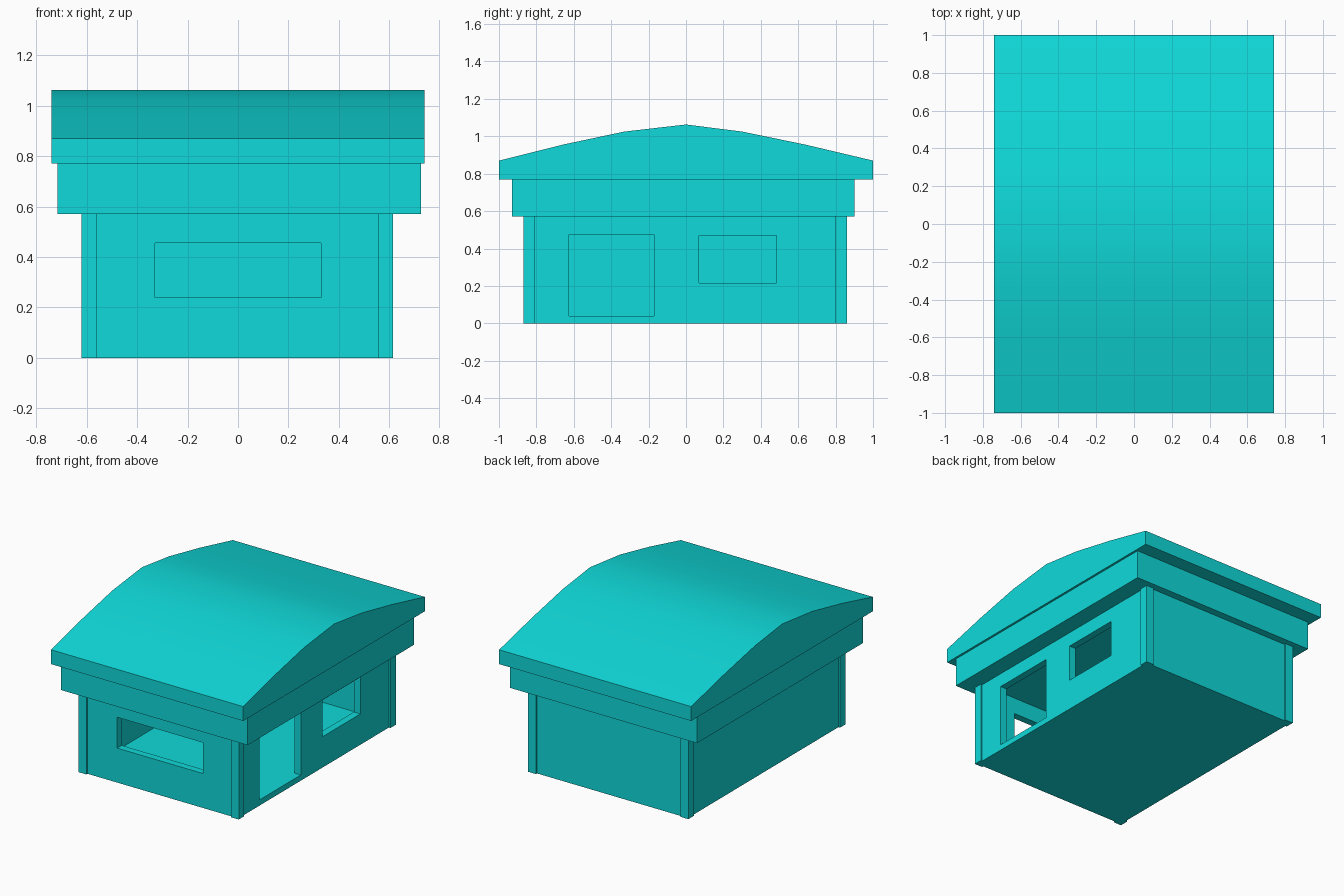
import bpy
import bmesh

cube = bpy.data.objects.get("Cube")
if cube:
    bpy.data.objects.remove(cube, do_unlink=True)

# Single turquoise colour
teal = bpy.data.materials.new("turquoise")
colour = (0.005, 0.7, 0.7, 1)
teal.diffuse_color = colour
teal.use_nodes = True
teal.node_tree.nodes["Principled BSDF"].inputs["Base Color"].default_value = colour


def add_object(name, bm):
    bmesh.ops.recalc_face_normals(bm, faces=bm.faces)
    mesh = bpy.data.meshes.new(name)
    bm.to_mesh(mesh)
    bm.free()
    mesh.materials.append(teal)
    obj = bpy.data.objects.new(name, mesh)
    bpy.context.collection.objects.link(obj)
    return obj


def box(name, xs, ys, zs):
    bm = bmesh.new()
    bmesh.ops.create_cube(bm, size=1)
    for v in bm.verts:
        v.co = [r[0] if c < 0 else r[1] for c, r in zip(v.co, (xs, ys, zs))]
    return add_object(name, bm)


def select_only(obj):
    bpy.ops.object.select_all(action="DESELECT")
    obj.select_set(True)
    bpy.context.view_layer.objects.active = obj


def cut(target, cutter):
    cutter.hide_render = True
    mod = target.modifiers.new("opening", "BOOLEAN")
    mod.operation = "DIFFERENCE"
    mod.solver = "EXACT"
    mod.object = cutter
    select_only(target)
    bpy.ops.object.modifier_apply(modifier=mod.name)
    bpy.data.objects.remove(cutter, do_unlink=True)


# Outer limits of the corner posts, wall recess and thickness
left, right, front, back = -0.62, 0.615, -0.87, 0.86
eave, floor = 0.57, 0.04
recess, wall, post = 0.012, 0.05, 0.06

# Hollow walls with a floor
x0, x1 = left + recess, right - recess
y0, y1 = front + recess, back - recess
walls = box("walls", (x0, x1), (y0, y1), (0, eave))
cut(walls, box("room", (x0 + wall, x1 - wall), (y0 + wall, y1 - wall), (floor, 0.7)))

# Front window, side doorway and side window
cut(walls, box("front_opening", (-0.33, 0.33), (-1, -0.6), (0.24, 0.455)))
cut(walls, box("door_opening", (0.4, 0.8), (-0.625, -0.17), (floor, 0.475)))
cut(walls, box("side_opening", (0.4, 0.8), (0.07, 0.485), (0.215, 0.47)))

# Corner posts, standing slightly proud of the walls
for side, xs in (("right", (left, left + post)), ("left", (right - post, right))):
    for end, ys in (("front", (front, front + post)), ("back", (back - post, back))):
        box(f"{end}_{side}_post", xs, ys, (0, eave))

# Wide band under the roof
box("eave_band", (-0.715, 0.725), (-0.93, 0.9), (eave, 0.77))

# Curved roof, extruded across the width
profile = [(-1, 0.77), (-1, 0.87), (-0.66, 0.955), (-0.33, 1.025), (0, 1.063),
           (0.3, 1.025), (0.64, 0.955), (1, 0.87), (1, 0.77)]
bm = bmesh.new()
end_face = bm.faces.new([bm.verts.new((-0.74, y, z)) for y, z in profile])
ext = bmesh.ops.extrude_face_region(bm, geom=[end_face], use_keep_orig=True)
verts = [g for g in ext["geom"] if isinstance(g, bmesh.types.BMVert)]
bmesh.ops.translate(bm, verts=verts, vec=(1.48, 0, 0))
roof = add_object("roof", bm)
select_only(roof)
bpy.ops.object.shade_smooth_by_angle(angle=0.6)
